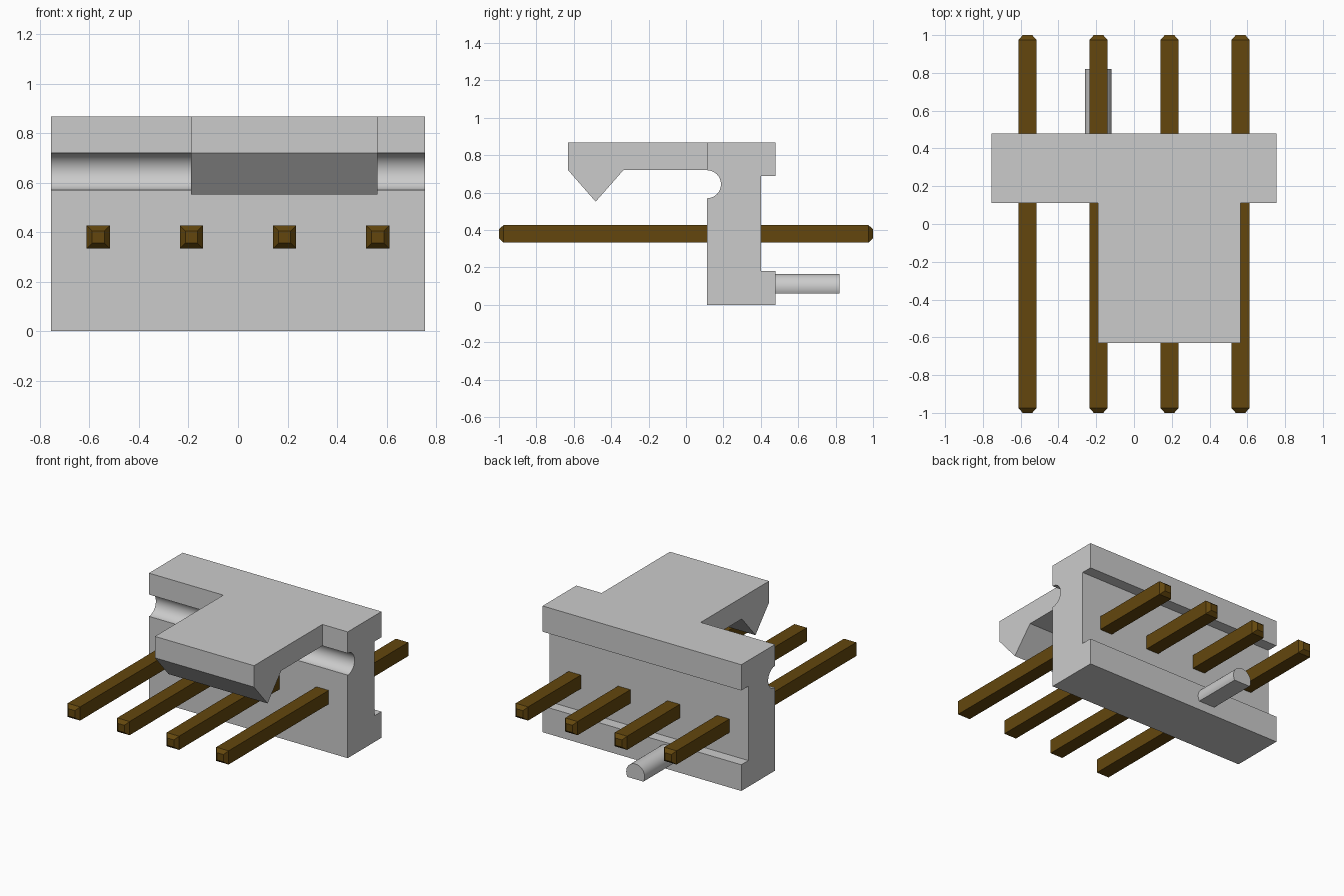
import bpy, bmesh, math
from mathutils import Vector

cube = bpy.data.objects.get("Cube")
if cube:
    bpy.data.objects.remove(cube, do_unlink=True)


def material(name, rgb):
    m = bpy.data.materials.new(name)
    m.use_nodes = True
    m.diffuse_color = (*rgb, 1)
    m.node_tree.nodes["Principled BSDF"].inputs["Base Color"].default_value = (*rgb, 1)
    return m


grey = material("grey plastic", (0.6, 0.6, 0.6))
bronze = material("dark bronze", (0.125, 0.062, 0.004))


def finish(name, bm, mat, smooth=False):
    bmesh.ops.recalc_face_normals(bm, faces=bm.faces)
    mesh = bpy.data.meshes.new(name)
    bm.to_mesh(mesh)
    bm.free()
    mesh.materials.append(mat)
    obj = bpy.data.objects.new(name, mesh)
    bpy.context.collection.objects.link(obj)
    if smooth:
        bpy.ops.object.select_all(action='DESELECT')
        obj.select_set(True)
        bpy.context.view_layer.objects.active = obj
        bpy.ops.object.shade_smooth_by_angle(angle=math.radians(30))
    return obj


def extrude(name, points, along, mat, smooth=False):
    """Extrude a closed outline along a vector."""
    bm = bmesh.new()
    face = bm.faces.new([bm.verts.new(p) for p in points])
    out = bmesh.ops.extrude_face_region(bm, geom=[face])
    moved = [v for v in out["geom"] if isinstance(v, bmesh.types.BMVert)]
    bmesh.ops.translate(bm, verts=moved, vec=Vector(along))
    return finish(name, bm, mat, smooth)


def arc(cx, cy, r, start, end, steps=24):
    angles = [math.radians(start + (end - start) * i / steps) for i in range(steps + 1)]
    return [(cx + r * math.cos(a), cy + r * math.sin(a)) for a in angles]


# Housing: side profile with a round groove in front and a recess behind
half = 0.755
front, back, recess, top = 0.112, 0.478, 0.402, 0.867
profile = [(front, 0), *arc(front, 0.645, 0.075, -90, 90), (front, top),
           (back, top), (back, 0.69), (recess, 0.69),
           (recess, 0.18), (back, 0.18), (back, 0)]
extrude("housing", [(-half, y, z) for y, z in profile], (2 * half, 0, 0), grey, True)

# Latch arm with a hooked tip
hook = [(front, 0.72), (front, top), (-0.63, top), (-0.63, 0.72),
        (-0.483, 0.552), (-0.335, 0.72)]
extrude("latch", [(-0.19, y, z) for y, z in hook], (0.753, 0, 0), grey)

# Locating peg: round rod with a flat underside
rod = arc(-0.19, 0.095, 0.07, -30, 210)
extrude("locating_peg", [(x, recess, z) for x, z in rod], (0, 0.82 - recess, 0), grey, True)

# Square pins with tapered ends
wide, narrow, taper = 0.047, 0.025, 0.025
for i in range(4):
    bm = bmesh.new()
    rings = []
    for y, h in ((-1, narrow), (taper - 1, wide), (1 - taper, wide), (1, narrow)):
        rings.append([bm.verts.new((0.376 * (i - 1.5) + sx * h, y, 0.38 + sz * h))
                      for sx, sz in ((-1, -1), (1, -1), (1, 1), (-1, 1))])
    for a, b in zip(rings, rings[1:]):
        for k in range(4):
            n = (k + 1) % 4
            bm.faces.new((a[k], a[n], b[n], b[k]))
    bm.faces.new(rings[0])
    bm.faces.new(rings[-1])
    finish(f"pin_{i + 1}", bm, bronze)
